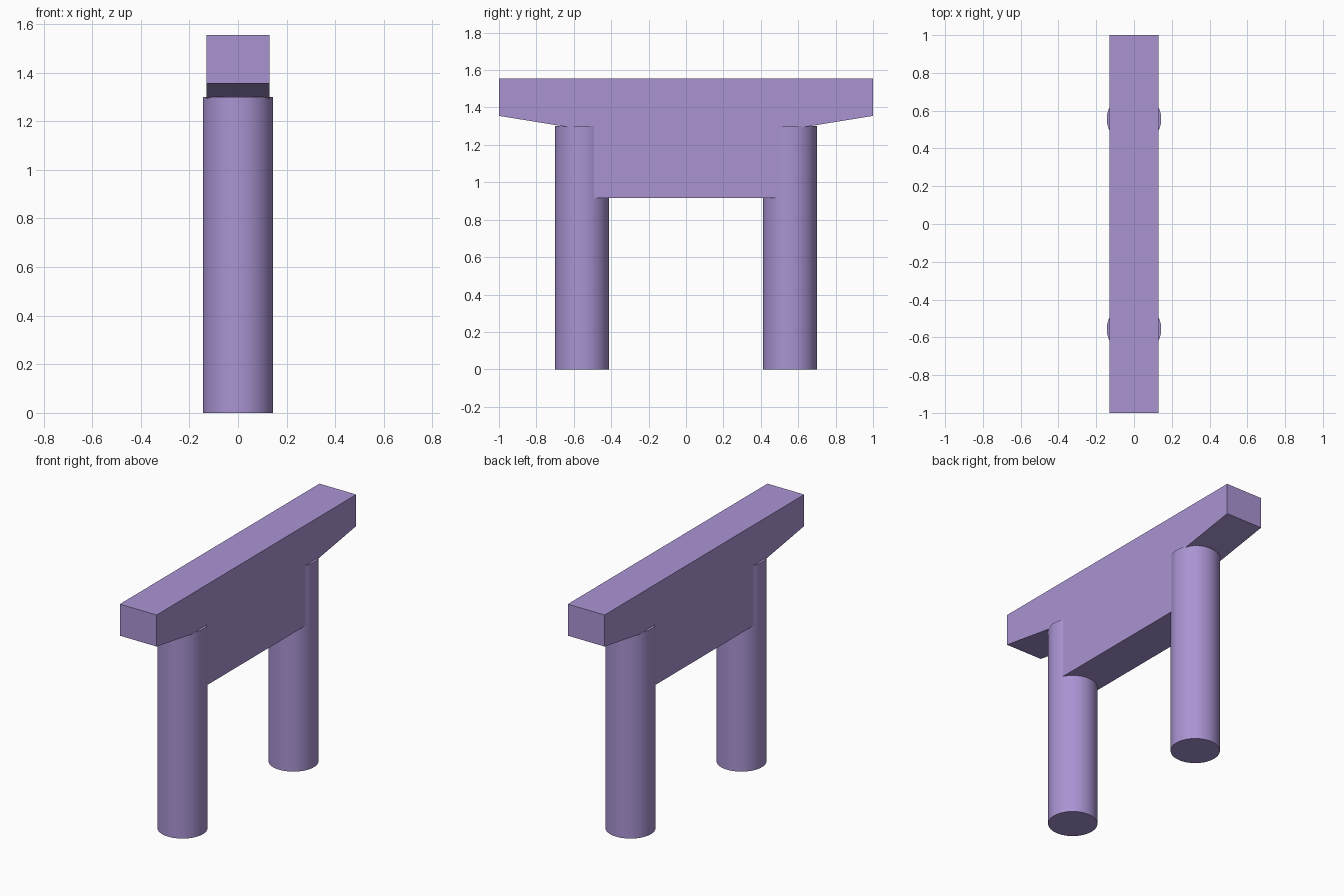
import bpy
import bmesh

cube = bpy.data.objects.get("Cube")
if cube:
    bpy.data.objects.remove(cube, do_unlink=True)

# One flat colour
purple = bpy.data.materials.new("soft_purple")
purple.use_nodes = True
colour = (0.40, 0.296, 0.65, 1.0)
purple.diffuse_color = colour
purple.node_tree.nodes["Principled BSDF"].inputs["Base Color"].default_value = colour

HALF_WIDTH = 0.129
COLUMN_Y = 0.556
COLUMN_RADIUS = 0.144
COLUMN_TOP = 1.30


def add_beam():
    """Haunched beam: a side profile extruded across its width."""
    half = [(1.0, 1.555), (1.0, 1.355), (COLUMN_Y, 1.283), (COLUMN_Y, 0.917)]
    profile = half + [(-y, z) for y, z in reversed(half)]
    bm = bmesh.new()
    face = bm.faces.new([bm.verts.new((-HALF_WIDTH, y, z)) for y, z in profile])
    side = bmesh.ops.extrude_face_region(bm, geom=[face])
    moved = [v for v in side["geom"] if isinstance(v, bmesh.types.BMVert)]
    bmesh.ops.translate(bm, verts=moved, vec=(2 * HALF_WIDTH, 0, 0))
    bmesh.ops.recalc_face_normals(bm, faces=bm.faces)
    mesh = bpy.data.meshes.new("cap_beam")
    bm.to_mesh(mesh)
    bm.free()
    mesh.materials.append(purple)
    bpy.context.collection.objects.link(bpy.data.objects.new("cap_beam", mesh))


def add_column(name, y):
    """Round column standing on the ground."""
    bpy.ops.mesh.primitive_cylinder_add(
        vertices=64, radius=COLUMN_RADIUS, depth=COLUMN_TOP,
        location=(0, y, COLUMN_TOP / 2))
    column = bpy.context.object
    column.name = name
    column.data.materials.append(purple)
    bpy.ops.object.shade_smooth_by_angle()


add_beam()
add_column("front_column", -COLUMN_Y)
add_column("back_column", COLUMN_Y)
